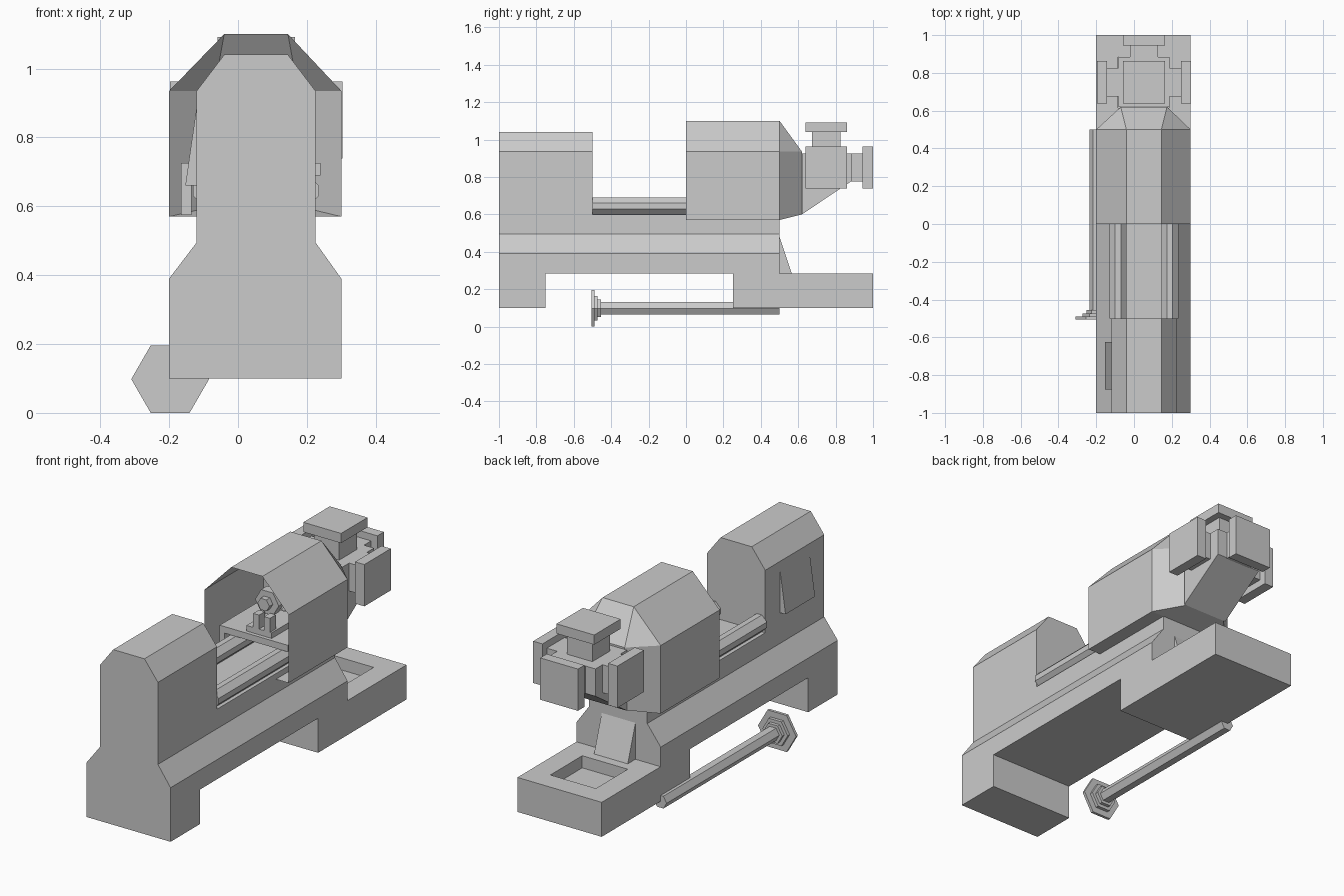
import bpy, bmesh, math
from mathutils import Matrix, Vector

if "Cube" in bpy.data.objects:
    bpy.data.objects.remove(bpy.data.objects["Cube"])

CX, CZ = 0.053, 0.85          # spindle axis


def finish(name, bm, fix=True):
    if fix:
        bmesh.ops.recalc_face_normals(bm, faces=bm.faces)
    me = bpy.data.meshes.new(name)
    bm.to_mesh(me)
    bm.free()
    ob = bpy.data.objects.new(name, me)
    bpy.context.collection.objects.link(ob)
    return ob


def prism(name, profile, a, b, axis='y'):
    """Extrude a closed profile: (x, z) along y, or (y, z) along x."""
    bm = bmesh.new()
    put = (lambda p, t: (p[0], t, p[1])) if axis == 'y' else (lambda p, t: (t, p[0], p[1]))
    lo = [bm.verts.new(put(p, a)) for p in profile]
    hi = [bm.verts.new(put(p, b)) for p in profile]
    bm.faces.new(lo)
    bm.faces.new(hi)
    n = len(profile)
    for i in range(n):
        j = (i + 1) % n
        bm.faces.new((lo[i], lo[j], hi[j], hi[i]))
    return finish(name, bm)


def box(name, x0, x1, y0, y1, z0, z1):
    return prism(name, [(x0, z0), (x1, z0), (x1, z1), (x0, z1)], y0, y1)


def disc(name, x, z, r, y0, y1, n=6):
    pts = [(x + r * math.cos(2 * math.pi * i / n), z + r * math.sin(2 * math.pi * i / n)) for i in range(n)]
    return prism(name, pts, y0, y1)


# Headstock and bed share the tapered lower profile
prism("headstock", [(-0.2, 0.285), (0.3, 0.285), (0.3, 0.39), (0.225, 0.495), (0.225, 0.935),
                    (0.145, 1.04), (-0.04, 1.04), (-0.12, 0.935), (-0.12, 0.495), (-0.2, 0.39)], -1, -0.5)
prism("bed", [(-0.2, 0.285), (0.3, 0.285), (0.3, 0.39), (0.225, 0.495), (0.225, 0.6),
              (-0.12, 0.6), (-0.12, 0.495), (-0.2, 0.39)], -0.5, 0.5)
box("front_foot", -0.2, 0.3, -1, -0.75, 0.1, 0.285)
box("rear_foot", -0.2, 0.3, 0.25, 0.5, 0.1, 0.285)

# Chip tray with a sunken pocket
bm = bmesh.new()
bmesh.ops.create_cube(bm, size=1, matrix=Matrix.Translation((0.05, 0.75, 0.1925)) @ Matrix.Diagonal((0.5, 0.5, 0.185, 1)))
bm.normal_update()
top = max(bm.faces, key=lambda f: f.calc_center_median().z)
bmesh.ops.inset_region(bm, faces=[top], thickness=0.115, use_even_offset=True)
pocket = bmesh.ops.extrude_discrete_faces(bm, faces=[top])['faces']
bmesh.ops.translate(bm, verts=pocket[0].verts, vec=(0, 0, -0.065))
finish("chip_tray", bm)
prism("chip_chute", [(0.5, 0.285), (0.565, 0.285), (0.5, 0.48)], -0.05, 0.15, 'x')

# Slanted control panel on the left of the headstock
prism("control_panel", [(-0.12, 0.66), (-0.12, 0.89), (-0.153, 0.66)], -0.875, -0.625)

# Two eight-sided guide rails
for side, x in (("left", -0.13), ("right", 0.145)):
    g = [0, 0.03, 0.06, 0.09]
    oct_pts = [(1, 0), (2, 0), (3, 1), (3, 2), (2, 3), (1, 3), (0, 2), (0, 1)]
    prism(side + "_guide_rail", [(x + g[i], 0.6 + g[j]) for i, j in oct_pts], -0.5, 0.5)

# Hollow cover: open at the front, tapered at the back
bm = bmesh.new()
arch = [(-0.2, 0.57), (-0.2, 0.935), (-0.04, 1.1), (0.145, 1.1), (0.3, 0.935), (0.3, 0.57)]
f = [bm.verts.new((x, 0, z)) for x, z in arch]
m = [bm.verts.new((x, 0.5, z)) for x, z in arch]
r = [bm.verts.new((x, 0.62, z)) for x, z in ((-0.07, 0.6), (-0.07, 0.935), (0.175, 0.935), (0.175, 0.6))]
for i in range(6):
    j = (i + 1) % 6
    bm.faces.new((f[i], f[j], m[j], m[i]))
for quad in ((m[0], m[1], r[1], r[0]), (m[1], m[2], r[1]), (m[2], m[3], r[2], r[1]),
             (m[3], m[4], r[2]), (m[4], m[5], r[3], r[2]), (m[5], m[0], r[0], r[3]), r):
    bm.faces.new(quad)
finish("cover", bm)

# Carriage, cross slide and tooling inside the cover
box("saddle", -0.165, 0.24, 0.08, 0.4, 0.69, 0.725)
box("saddle_apron", -0.165, -0.135, 0.08, 0.4, 0.575, 0.69)
box("cross_slide", -0.02, 0.13, 0.1, 0.34, 0.725, 0.755)
for i, x in enumerate((0.02, 0.085)):
    box("tool_post_%d" % (i + 1), x, x + 0.035, 0.1, 0.15, 0.755, 0.83)
disc("tool_turret", CX, CZ + 0.02, 0.07, 0.17, 0.22)
disc("turret_hub", CX, CZ + 0.02, 0.035, 0.14, 0.62)

# Rear drive: core block with four flanged motors
prism("drive_core", [(0.62, 0.6), (0.885, 0.778), (0.885, 0.925), (0.62, 0.925)], -0.083, 0.187, 'x')
C = Vector((CX, 0.75, CZ))
for name, d, cap0, cap1 in (("left", (-1, 0, 0), 0.195, 0.25), ("right", (1, 0, 0), 0.195, 0.25),
                            ("top", (0, 0, 1), 0.19, 0.242), ("rear", (0, 1, 0), 0.195, 0.25)):
    d = Vector(d)
    for part, w, a, b in (("neck", 0.075, 0.05, cap0), ("cap", 0.112, cap0, cap1)):
        mid = C + d * (a + b) / 2
        half = [(b - a) / 2 if abs(k) else w for k in d]
        box(name + "_motor_" + part, mid.x - half[0], mid.x + half[0], mid.y - half[1],
            mid.y + half[1], mid.z - half[2], mid.z + half[2])

# Handwheel and hexagonal lead rod
for name, rad, y0, y1 in (("handwheel", 0.113, -0.505, -0.49), ("handwheel_collar", 0.075, -0.49, -0.473),
                          ("handwheel_hub", 0.055, -0.473, -0.455), ("lead_rod", 0.038, -0.455, 0.5)):
    disc(name, -0.197, 0.098, rad, y0, y1)
